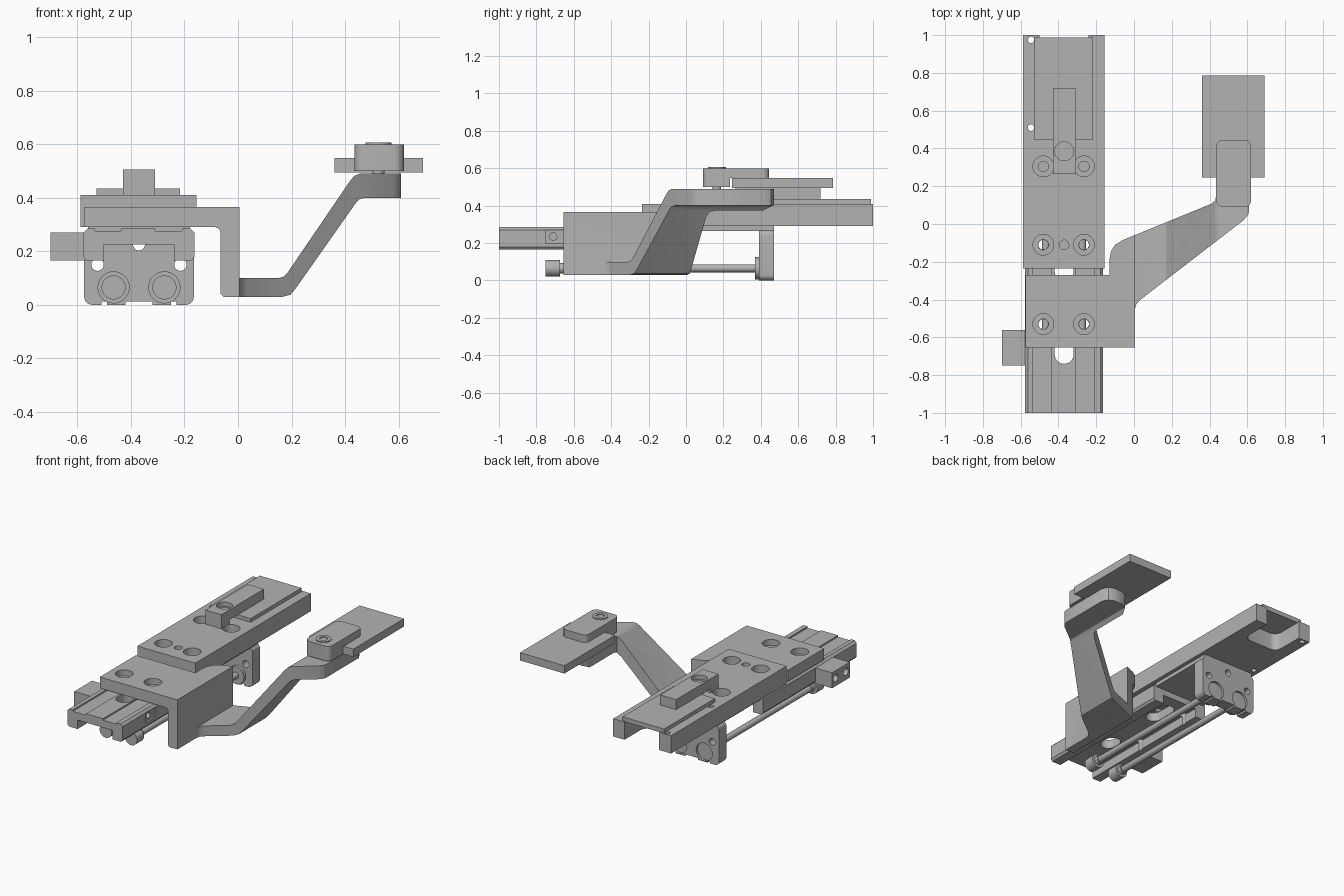
import bpy, bmesh, math
from mathutils import Vector

cube = bpy.data.objects.get("Cube")
if cube:
    bpy.data.objects.remove(cube, do_unlink=True)

grey = bpy.data.materials.new("metal_grey")
grey.use_nodes = True
COLOR = (0.45, 0.45, 0.45, 1)
grey.diffuse_color = COLOR
for node in grey.node_tree.nodes:
    if node.type == 'BSDF_PRINCIPLED':
        node.inputs["Base Color"].default_value = COLOR

parts = []
PLACE = {'x': lambda a, b, h: (h, a, b),
         'y': lambda a, b, h: (a, h, b),
         'z': lambda a, b, h: (a, b, h)}


def prism(name, outline, axis, low, high):
    """Extrude a flat outline along an axis."""
    bm = bmesh.new()
    place = PLACE[axis]
    face = bm.faces.new([bm.verts.new(place(a, b, low)) for a, b in outline])
    ext = bmesh.ops.extrude_face_region(bm, geom=[face])
    move = Vector(place(0, 0, high - low))
    bmesh.ops.translate(bm, vec=move,
                        verts=[g for g in ext["geom"] if isinstance(g, bmesh.types.BMVert)])
    bmesh.ops.recalc_face_normals(bm, faces=bm.faces)
    mesh = bpy.data.meshes.new(name)
    bm.to_mesh(mesh)
    bm.free()
    mesh.materials.append(grey)
    obj = bpy.data.objects.new(name, mesh)
    bpy.context.collection.objects.link(obj)
    parts.append(obj)
    return obj


def rounded(a0, a1, b0, b1, r, steps=6):
    """Rounded rectangle outline."""
    pts = []
    for i, (a, b) in enumerate([(a1 - r, b1 - r), (a0 + r, b1 - r), (a0 + r, b0 + r), (a1 - r, b0 + r)]):
        for s in range(steps + 1):
            t = (i + s / steps) * math.pi / 2
            pts.append((a + r * math.cos(t), b + r * math.sin(t)))
    return pts


def box(name, x0, x1, y0, y1, z0, z1):
    return prism(name, [(x0, y0), (x1, y0), (x1, y1), (x0, y1)], 'z', z0, z1)


def rod(name, a, b, r, axis, low, high, n=32):
    ring = [(a + r * math.cos(t * math.tau / n), b + r * math.sin(t * math.tau / n)) for t in range(n)]
    return prism(name, ring, axis, low, high)


def combine(obj, tool, operation='DIFFERENCE'):
    """Apply a boolean and remove the tool."""
    mod = obj.modifiers.new("cut", 'BOOLEAN')
    mod.operation, mod.solver, mod.object = operation, 'EXACT', tool
    bpy.context.view_layer.update()
    graph = bpy.context.evaluated_depsgraph_get()
    mesh = bpy.data.meshes.new_from_object(obj.evaluated_get(graph))
    obj.modifiers.clear()
    obj.data = mesh
    parts.remove(tool)
    bpy.data.objects.remove(tool, do_unlink=True)


def drill(obj, a, b, r, axis, low, high):
    combine(obj, rod("drill", a, b, r, axis, low, high))


MID = -0.37            # centre line of the slide
BOLTS = (-0.48, -0.265)
RODS = (-0.465, -0.275)

# Guide rail: channel profile with grooves along the top
rail = prism("guide_rail", [
    (-0.565, 0.165), (-0.5, 0.165), (-0.5, 0.225), (-0.24, 0.225), (-0.24, 0.165), (-0.175, 0.165),
    (-0.163, 0.18), (-0.163, 0.27), (-0.178, 0.285), (-0.21, 0.285), (-0.21, 0.275), (-0.31, 0.275),
    (-0.31, 0.285), (-0.437, 0.285), (-0.437, 0.275), (-0.535, 0.275), (-0.535, 0.285),
    (-0.562, 0.285), (-0.577, 0.27), (-0.577, 0.18)], 'y', -1, 0)
for y0, y1 in ((-0.74, -0.6), (-0.3, -0.08)):
    combine(rail, prism("slot", rounded(MID - 0.05, MID + 0.05, y0, y1, 0.049), 'z', 0.1, 0.4))
for x in BOLTS:
    for y in (-0.53, -0.11):
        drill(rail, x, y, 0.026, 'z', 0.1, 0.4)
combine(rail, box("pocket", -0.175, -0.1, -0.75, -0.65, 0.2, 0.27))
drill(rail, -0.71, 0.235, 0.02, 'x', -0.23, -0.1)
box("rail_tongue", -0.56, -0.18, 0, 0.47, 0.265, 0.292)

# Side stop block with two screw holes
stop = box("side_stop", -0.7, -0.57, -0.75, -0.56, 0.165, 0.27)
for y in (-0.71, -0.6):
    drill(stop, y, 0.22, 0.025, 'x', -0.72, -0.64)

# End block carrying the two rods
end = prism("end_block", rounded(-0.575, -0.165, 0, 0.27, 0.03), 'y', 0.39, 0.47)
for x in (-0.525, -0.215):
    drill(end, x, 0.15, 0.023, 'y', 0.3, 0.5)
drill(end, MID, 0.225, 0.022, 'y', 0.3, 0.5)
for x0, x1 in ((-0.51, -0.49), (-0.42, -0.32), (-0.25, -0.23)):
    combine(end, box("notch", x0, x1, 0.3, 0.5, -0.1, 0.012))
for x in RODS:
    drill(end, x, 0.065, 0.06, 'y', 0.455, 0.5)
    rod("guide_rod", x, 0.065, 0.021, 'y', -0.7, 0.4)
    rod("rod_collar", x, 0.065, 0.06, 'y', 0.37, 0.4)
    rod("rod_head", x, 0.065, 0.045, 'y', -0.75, -0.675)
    rod("rod_washer", x, 0.065, 0.028, 'y', -0.68, -0.65)

# Bracket with offset arm: side profile intersected with plan outline
bracket = prism("bracket_arm", [
    (-0.575, 0.29), (-0.575, 0.365), (0.005, 0.365), (0.005, 0.1), (0.15, 0.1), (0.17, 0.105),
    (0.185, 0.12), (0.42, 0.465), (0.435, 0.482), (0.455, 0.49), (0.61, 0.49), (0.61, 0.4),
    (0.475, 0.4), (0.455, 0.395), (0.44, 0.38), (0.215, 0.06), (0.195, 0.037), (0.165, 0.03),
    (-0.055, 0.03), (-0.065, 0.04), (-0.065, 0.27), (-0.07, 0.284), (-0.085, 0.29)], 'y', -1, 1)
plan = prism("plan", [
    (-0.6, -0.655), (0.005, -0.655), (0.005, -0.45), (0.012, -0.425), (0.035, -0.4),
    (0.58, 0.02), (0.605, 0.05), (0.615, 0.09), (0.615, 0.41), (0.59, 0.455), (0.555, 0.47),
    (0.495, 0.47), (0.455, 0.455), (0.435, 0.41), (0.435, 0.15), (0.43, 0.125), (0.41, 0.107),
    (-0.06, -0.085), (-0.1, -0.11), (-0.122, -0.145), (-0.13, -0.19), (-0.13, -0.27),
    (-0.6, -0.27)], 'z', -0.5, 1)
combine(bracket, plan, 'INTERSECT')
for x in BOLTS:
    drill(bracket, x, -0.53, 0.055, 'z', 0.325, 0.5)
    drill(bracket, x, -0.53, 0.027, 'z', 0.2, 0.5)

# Long top plate with counterbored holes and an open rear notch
plate = box("top_plate", -0.588, -0.155, -0.235, 1, 0.29, 0.41)
combine(plate, prism("notch", rounded(-0.5, -0.24, 0.78, 1.2, 0.05), 'z', 0.2, 0.5))
for y in (-0.11, 0.305):
    for x in BOLTS:
        drill(plate, x, y, 0.055, 'z', 0.36, 0.5)
        drill(plate, x, y, 0.027, 'z', 0.2, 0.5)
drill(plate, MID, -0.11, 0.025, 'z', 0.37, 0.5)
for y in (0.51, 0.975):
    drill(plate, -0.545, y, 0.017, 'z', 0.2, 0.5)

# Thin strip and clamping finger on the top plate
box("top_strip", -0.528, -0.217, 0.445, 0.988, 0.405, 0.435)
finger = prism("clamp_finger", [
    (0.265, 0.41), (0.35, 0.41), (0.35, 0.437), (0.72, 0.437), (0.72, 0.505), (0.265, 0.505)],
    'x', -0.43, -0.31)
drill(finger, MID, 0.385, 0.05, 'z', 0.475, 0.6)
rod("finger_screw", MID, 0.385, 0.03, 'z', 0.41, 0.48)

# Flag plate held by a rounded clamp at the arm tip
box("flag_plate", 0.36, 0.692, 0.245, 0.785, 0.495, 0.548)
clamp = prism("arm_clamp", rounded(0.435, 0.62, 0.09, 0.445, 0.035), 'z', 0.5, 0.6)
combine(clamp, box("step", 0.3, 0.8, 0.235, 0.6, 0.4, 0.549))
rod("clamp_spacer", 0.525, 0.165, 0.022, 'z', 0.45, 0.52)
bolt = rod("clamp_bolt", 0.525, 0.165, 0.048, 'z', 0.58, 0.606)
drill(bolt, 0.525, 0.165, 0.026, 'z', 0.59, 0.7)

# Smooth round walls, keep hard edges
bpy.ops.object.select_all(action='DESELECT')
for obj in parts:
    obj.select_set(True)
bpy.context.view_layer.objects.active = parts[0]
bpy.ops.object.shade_smooth_by_angle(angle=math.radians(30))
